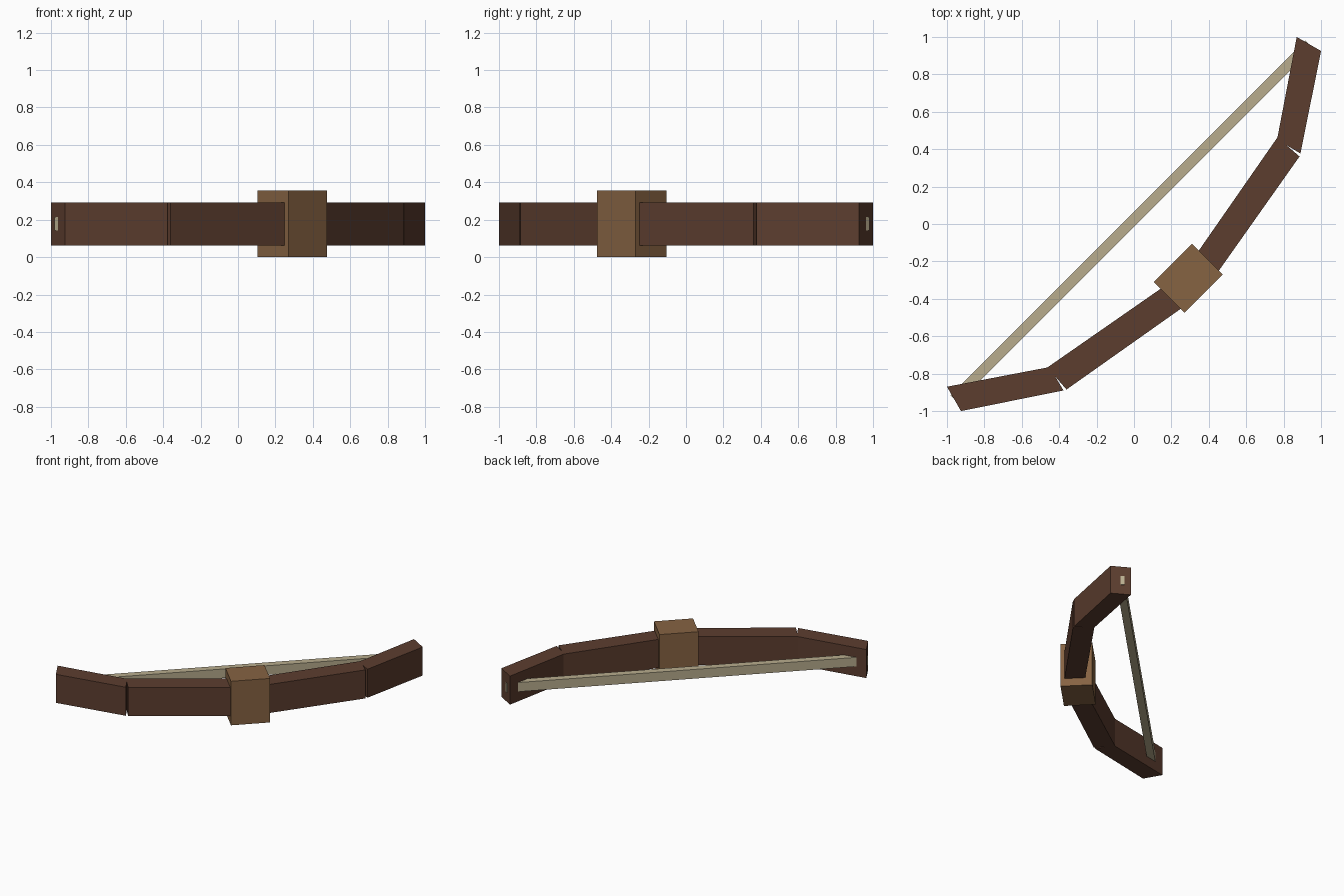
import bpy, bmesh
from math import radians
from mathutils import Matrix, Vector

cube = bpy.data.objects.get("Cube")
if cube:
    bpy.data.objects.remove(cube, do_unlink=True)

MID_Z = 0.178  # height of the bow's middle plane


def make_material(name, color):
    mat = bpy.data.materials.new(name)
    mat.use_nodes = True
    rgba = (*color, 1.0)
    mat.diffuse_color = rgba
    bsdf = mat.node_tree.nodes["Principled BSDF"]
    bsdf.inputs["Base Color"].default_value = rgba
    bsdf.inputs["Roughness"].default_value = 0.8
    return mat


dark_wood = make_material("dark wood", (0.107, 0.047, 0.028))
light_wood = make_material("light wood", (0.240, 0.125, 0.055))
cord = make_material("pale cord", (0.480, 0.415, 0.270))


def make_prism(name, outline, height, mat):
    """Extrude a flat outline evenly about the middle plane."""
    bm = bmesh.new()
    base = bm.faces.new([bm.verts.new((x, y, MID_Z - height / 2)) for x, y in outline])
    top = bmesh.ops.extrude_face_region(bm, geom=[base])["geom"]
    bmesh.ops.translate(bm, vec=(0, 0, height),
                        verts=[v for v in top if isinstance(v, bmesh.types.BMVert)])
    bmesh.ops.recalc_face_normals(bm, faces=bm.faces)
    mesh = bpy.data.meshes.new(name)
    bm.to_mesh(mesh)
    bm.free()
    mesh.materials.append(mat)
    obj = bpy.data.objects.new(name, mesh)
    bpy.context.collection.objects.link(obj)
    return obj


def diagonal_box(name, centre, length, depth, height, mat):
    """Box whose length runs along the bow's diagonal."""
    turn = Matrix.Rotation(radians(45), 2)
    outline = []
    for sx, sy in ((-1, -1), (1, -1), (1, 1), (-1, 1)):
        outline.append(Vector(centre) + turn @ Vector((sx * length / 2, sy * depth / 2)))
    return make_prism(name, outline, height, mat)


# Limbs: each has an inner and an outer piece, mirrored across the diagonal
inner_limb = [(0.275, -0.245), (0.365, -0.375), (0.885, 0.361), (0.767, 0.463)]
outer_limb = [(0.765, 0.452), (0.89, 0.377), (1.0, 0.925), (0.87, 1.0)]
for part, outline in (("inner_limb", inner_limb), ("outer_limb", outer_limb)):
    make_prism("left_" + part, outline, 0.23, dark_wood)
    make_prism("right_" + part, [(-y, -x) for x, y in outline], 0.23, dark_wood)

# Grip block around the middle
diagonal_box("grip", (0.29, -0.29), 0.29, 0.233, 0.355, light_wood)

# Straight string, its ends just showing through the limb tips
diagonal_box("string", (-0.013, 0.013), 2.684, 0.057, 0.074, cord)
